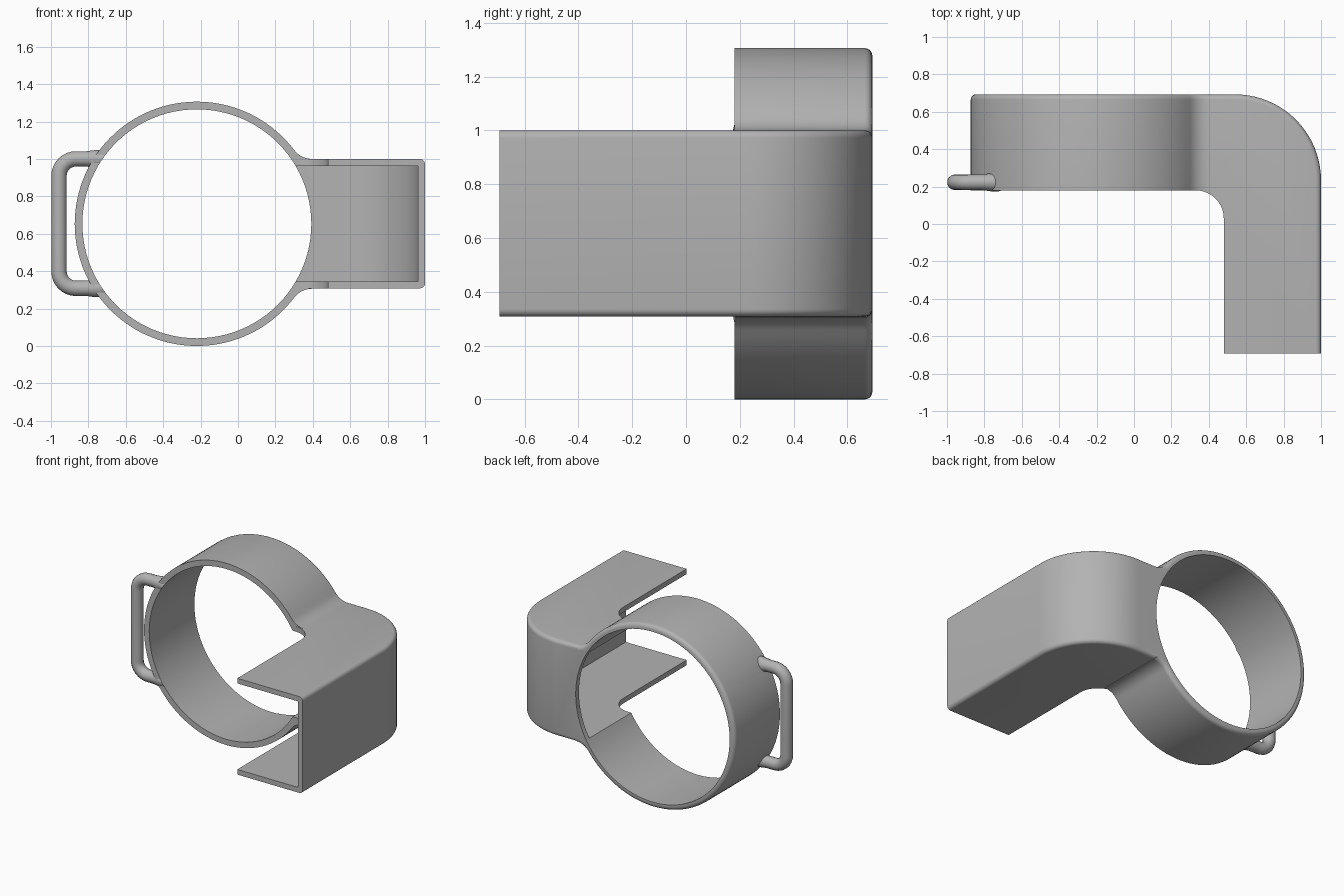
import bpy, bmesh
from math import sin, cos, pi, atan2, sqrt, radians
from mathutils import Vector

cube = bpy.data.objects.get("Cube")
if cube:
    bpy.data.objects.remove(cube, do_unlink=True)

# Material
grey = bpy.data.materials.new("plain_grey")
grey.use_nodes = True
colour = (0.45, 0.45, 0.45, 1)
grey.diffuse_color = colour
grey.node_tree.nodes["Principled BSDF"].inputs["Base Color"].default_value = colour

# Main dimensions
CX, CZ = -0.22, 0.653          # ring centre
R_OUT, R_IN = 0.653, 0.612
FRONT, BACK = 0.18, 0.693      # ring depth range
LOW, HIGH = 0.308, 1.0         # arm height range
WALL, ROUND = 0.037, 0.028
NECK = 0.12                    # fillet between ring and arm
BEND = 0.46                    # outer bend of the arm


def arc(cx, cy, r, a0, a1, n):
    return [(cx + r * cos(a0 + (a1 - a0) * i / n),
             cy + r * sin(a0 + (a1 - a0) * i / n)) for i in range(n + 1)]


def prism(name, outline, place, start, end, rounded=None):
    """Extrude a closed outline and round the edges picked by a rule."""
    bm = bmesh.new()
    face = bm.faces.new([bm.verts.new(place(u, v, start)) for u, v in outline])
    ext = bmesh.ops.extrude_face_region(bm, geom=[face])
    shift = Vector(place(0, 0, end)) - Vector(place(0, 0, start))
    bmesh.ops.translate(bm, vec=shift,
                        verts=[g for g in ext["geom"] if isinstance(g, bmesh.types.BMVert)])
    bmesh.ops.recalc_face_normals(bm, faces=bm.faces)
    if rounded:
        edges = [e for e in bm.edges if rounded(*e.verts)]
        bmesh.ops.bevel(bm, geom=edges, offset=ROUND, segments=5, profile=0.5,
                        affect='EDGES', clamp_overlap=False)
    mesh = bpy.data.meshes.new(name)
    bm.to_mesh(mesh)
    bm.free()
    mesh.materials.append(grey)
    obj = bpy.data.objects.new(name, mesh)
    bpy.context.collection.objects.link(obj)
    return obj


def upright(u, v, d):          # outline in x-z, depth along y
    return (u, d, v)


def flat(u, v, d):             # outline in x-y, height along z
    return (u, v, d)


def combine(target, other, operation):
    mod = target.modifiers.new(operation.title(), 'BOOLEAN')
    mod.operation, mod.solver, mod.object = operation, 'EXACT', other
    bpy.ops.object.select_all(action='DESELECT')
    target.select_set(True)
    bpy.context.view_layer.objects.active = target
    bpy.ops.object.modifier_apply(modifier=mod.name)
    bpy.data.objects.remove(other, do_unlink=True)


# Ring disc with concave necks running into the arm
dz = HIGH + NECK - CZ
dx = sqrt((R_OUT + NECK) ** 2 - dz ** 2)
a = atan2(dz, dx)
upper = arc(CX + dx, HIGH + NECK, NECK, -pi / 2, a - pi, 8)
lower = [(x, 2 * CZ - z) for x, z in reversed(upper)]
outline = upper + arc(CX, CZ, R_OUT, a, 2 * pi - a, 96)[1:-1] + lower
bracket = prism("ring_bracket", outline, upright, FRONT, BACK,
                lambda p, q: min(p.co.y, q.co.y) > BACK - 0.001)

# Bent arm, rounded along its outer rims
bend = arc(1 - BEND, BACK - BEND, BEND, 0, pi / 2, 20)
inner = arc(0.33, 0.03, 0.15, pi / 2, 0, 10)
arm_outline = [(0.48, -0.693), (1, -0.693)] + bend + [(0.3, BACK), (0.3, FRONT)] + inner


def outer_rim(p, q):
    if abs(p.co.z - q.co.z) > 0.001:
        return False
    m = (p.co + q.co) / 2
    return m.y > BACK - 0.001 or m.x > 0.999 or (m.x > 0.53 and m.y > 0.2)


arm = prism("bent_arm", arm_outline, flat, LOW, HIGH, outer_rim)
combine(bracket, arm, 'UNION')

# Strap handle: round bar with bent corners, flaring into the ring
X, TOP, BOT, C = -0.957, 1.0, 0.308, 0.09
path = [(-0.70, TOP), (-0.765, TOP), (-0.81, TOP)]
path += arc(X + C, TOP - C, C, pi / 2, pi, 8)
path += arc(X + C, BOT + C, C, pi, 1.5 * pi, 8)
path += [(-0.81, BOT), (-0.765, BOT), (-0.70, BOT)]
curve = bpy.data.curves.new("strap_handle", 'CURVE')
curve.dimensions = '3D'
curve.bevel_depth, curve.bevel_resolution = 0.042, 5
curve.use_fill_caps = True
spline = curve.splines.new('POLY')
spline.points.add(len(path) - 1)
for point, (x, z) in zip(spline.points, path):
    point.co = (x, 0.223, z, 1)
    point.radius = 1.15 if x > -0.8 else 1
handle = bpy.data.objects.new("strap_handle", curve)
bpy.context.collection.objects.link(handle)
bpy.ops.object.select_all(action='DESELECT')
handle.select_set(True)
bpy.context.view_layer.objects.active = handle
bpy.ops.object.convert(target='MESH')
handle = bpy.context.view_layer.objects.active
handle.data.materials.clear()
handle.data.materials.append(grey)
combine(bracket, handle, 'UNION')

# Hollow out the ring and the channel inside the arm
hole = prism("ring_hole", arc(CX, CZ, R_IN, 0, 2 * pi, 96)[:-1], upright, -0.1, 1)
combine(bracket, hole, 'DIFFERENCE')
room = arc(1 - BEND, BACK - BEND, BEND - WALL, 0, pi / 2, 20)
channel = prism("arm_channel", [(0, -0.9), (1 - WALL, -0.9)] + room + [(0, BACK - WALL)],
                flat, LOW + WALL, HIGH - WALL)
combine(bracket, channel, 'DIFFERENCE')

# Smooth curved faces, keep crisp edges
bpy.ops.object.select_all(action='DESELECT')
bracket.select_set(True)
bpy.context.view_layer.objects.active = bracket
bpy.ops.object.shade_smooth_by_angle(angle=radians(30))
